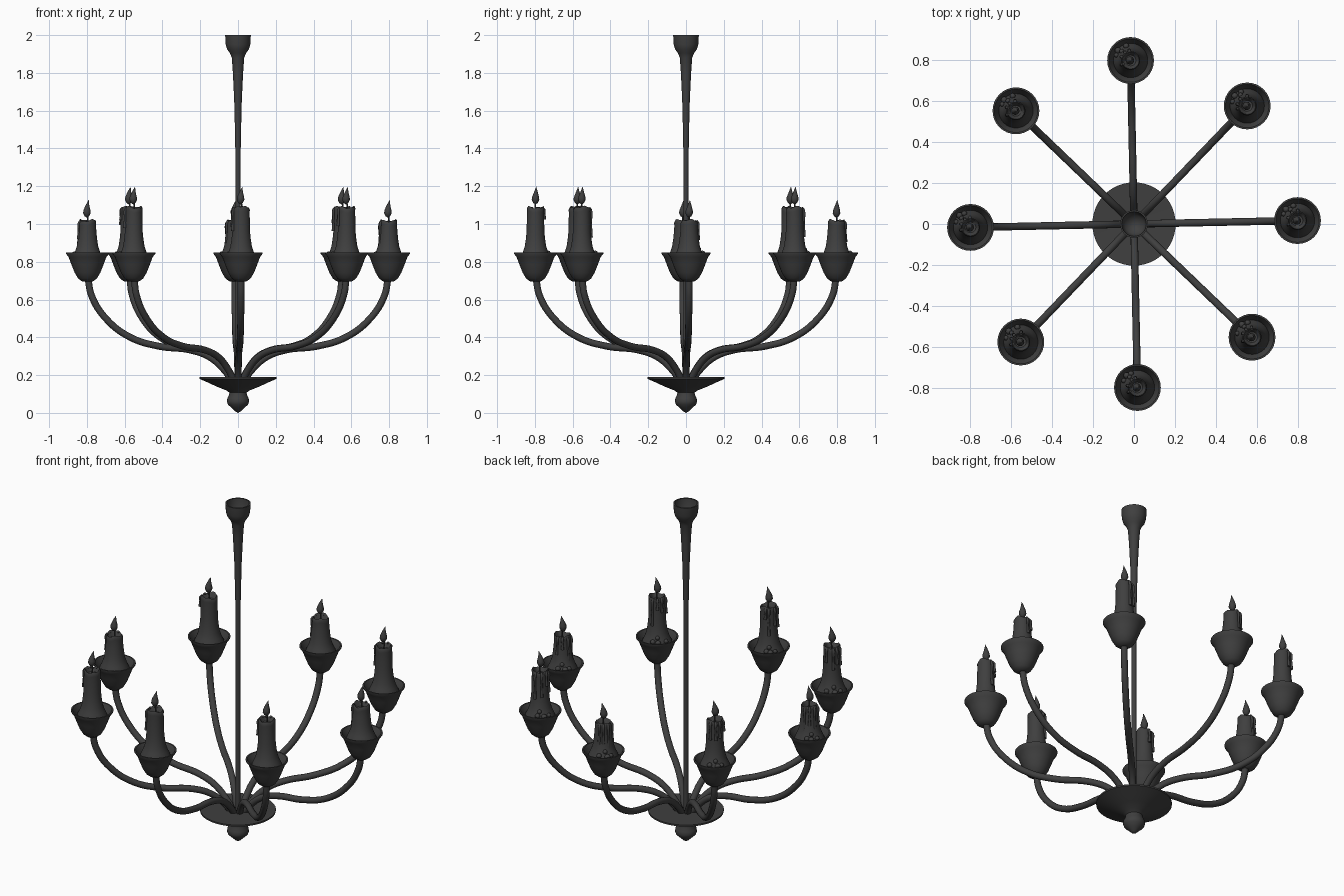
import bpy, bmesh, math, random
from mathutils import Vector, Matrix

if "Cube" in bpy.data.objects:
    bpy.data.objects.remove(bpy.data.objects["Cube"])

random.seed(4)
iron = bpy.data.materials.new("dark_iron")
iron.diffuse_color = (0.05, 0.05, 0.05, 1)
iron.use_nodes = True
iron.node_tree.nodes["Principled BSDF"].inputs["Base Color"].default_value = iron.diffuse_color


def smooth(ob, angle=40):
    bpy.ops.object.select_all(action='DESELECT')
    ob.select_set(True)
    bpy.context.view_layer.objects.active = ob
    bpy.ops.object.shade_smooth_by_angle(angle=math.radians(angle))
    ob.data.materials.clear()
    ob.data.materials.append(iron)


def finish(name, bm, loc=(0, 0, 0)):
    bmesh.ops.recalc_face_normals(bm, faces=bm.faces)
    me = bpy.data.meshes.new(name)
    bm.to_mesh(me)
    bm.free()
    ob = bpy.data.objects.new(name, me)
    bpy.context.collection.objects.link(ob)
    ob.location = loc
    smooth(ob)
    return ob


def lathe(name, profile, loc=(0, 0, 0), n=32, warp=None):
    """Revolve (radius, z) points round z; radius 0 closes the end."""
    bm = bmesh.new()
    rings = []
    for r, z in profile:
        if r == 0:
            rings.append([bm.verts.new((0, 0, z))])
        else:
            rings.append([bm.verts.new((r * math.cos(2 * math.pi * i / n),
                                        r * math.sin(2 * math.pi * i / n), z)) for i in range(n)])
    for a, b in zip(rings, rings[1:]):
        for i in range(n):
            j = (i + 1) % n
            quad = [a[i % len(a)], a[j % len(a)], b[j % len(b)], b[i % len(b)]]
            bm.faces.new(list(dict.fromkeys(quad)))
    if warp:
        for v in bm.verts:
            v.co = warp(v.co)
    return finish(name, bm, loc)


def tube(name, pts, radius, loc=(0, 0, 0), rot=0, radii=None, res=6):
    """Smooth round tube through the points, converted to a mesh."""
    cu = bpy.data.curves.new(name, 'CURVE')
    cu.dimensions = '3D'
    cu.bevel_depth = radius
    cu.bevel_resolution = 4
    cu.use_fill_caps = True
    cu.resolution_u = res
    sp = cu.splines.new('BEZIER')
    sp.bezier_points.add(len(pts) - 1)
    for k, (bp, p) in enumerate(zip(sp.bezier_points, pts)):
        bp.co = p
        bp.handle_left_type = bp.handle_right_type = 'AUTO'
        bp.radius = radii[k] if radii else 1
    ob = bpy.data.objects.new(name, cu)
    bpy.context.collection.objects.link(ob)
    ob.location = loc
    ob.rotation_euler.z = rot
    bpy.ops.object.select_all(action='DESELECT')
    ob.select_set(True)
    bpy.context.view_layer.objects.active = ob
    bpy.ops.object.convert(target='MESH')
    ob = bpy.context.object
    smooth(ob, 60)
    return ob


# Base plate with finial
lathe("base_plate", [(0, 0), (0.015, 0.008), (0.035, 0.027), (0.054, 0.045), (0.059, 0.06),
                     (0.056, 0.078), (0.047, 0.095), (0.046, 0.107), (0.06, 0.118),
                     (0.11, 0.138), (0.16, 0.161), (0.203, 0.18), (0.203, 0.189), (0, 0.187)], n=48)

# Central rod flaring to the open ceiling cup
lathe("central_rod", [(0, 0.18), (0.014, 0.18), (0.013, 1.25), (0.015, 1.45), (0.02, 1.65),
                      (0.027, 1.8), (0.033, 1.88), (0.043, 1.905), (0.058, 1.925), (0.065, 1.95),
                      (0.068, 2.0), (0.06, 2.0), (0.056, 1.955), (0.045, 1.93), (0.02, 1.915),
                      (0, 1.91)])

ARM = [(0.03, 0.17), (0.08, 0.235), (0.15, 0.295), (0.25, 0.332), (0.42, 0.353),
       (0.57, 0.4), (0.7, 0.5), (0.775, 0.62), (0.795, 0.715)]
CUP = [(0, 0.695), (0.03, 0.697), (0.05, 0.712), (0.068, 0.742), (0.085, 0.785), (0.1, 0.825),
       (0.114, 0.843), (0.114, 0.85), (0.106, 0.85), (0.092, 0.826), (0.08, 0.8), (0, 0.792)]

for i in range(8):
    ang = math.radians(45 * i + 1.2)
    top = 1.015 if i in (0, 2, 4) else 1.085
    loc = Vector((0.797 * math.cos(ang), 0.797 * math.sin(ang), 0))
    phase = random.uniform(0, 6)

    # Arm and drip cup
    tube(f"arm_{i}", [(r, 0, z) for r, z in ARM], 0.018, rot=ang)
    lathe(f"drip_cup_{i}", CUP, loc)

    # Candle with melted foot and uneven hollow rim
    def melt(co):
        a = math.atan2(co.y, co.x)
        if co.z > top - 0.04 and co.xy.length > 0.03:
            co.z += 0.005 * math.sin(2 * a + phase) + 0.003 * math.sin(5 * a)
        return co

    lathe(f"candle_{i}", [(0, 0.785), (0.086, 0.8), (0.079, 0.825), (0.067, 0.85), (0.057, 0.88),
                          (0.051, 0.92), (0.047, 0.96), (0.045, top - 0.02), (0.046, top - 0.005),
                          (0.041, top + 0.004), (0.035, top - 0.005), (0.026, top - 0.022),
                          (0, top - 0.026)], loc, warp=melt)

    # Wick and leaning flame
    tube(f"wick_{i}", [(0, 0, top - 0.03), (0.002, 0, top + 0.015), (0, 0, top + 0.045)], 0.004, loc)

    def lean(co):
        t = max(0, (co.z - top - 0.05) / 0.06)
        co.x += 0.009 * t * t - 0.003
        co.y += 0.004 * t
        return co

    lathe(f"flame_{i}", [(0, top + 0.018), (0.012, top + 0.026), (0.02, top + 0.042),
                         (0.019, top + 0.056), (0.013, top + 0.074), (0.007, top + 0.092),
                         (0, top + 0.113)], loc, n=16, warp=lean)

    # Wax runs down the back-left side, with drops pooled in the cup
    for k, deg in enumerate((95, 130, 165, 200)):
        a = math.radians(deg + random.uniform(-8, 8))
        d = Vector((math.cos(a), math.sin(a), 0))
        low = top - random.uniform(0.06, 0.16)
        pts = [d * 0.038 + Vector((0, 0, top + 0.002)), d * 0.047 + Vector((0, 0, top - 0.012)),
               d * 0.048 + Vector((0, 0, (top + low) / 2)), d * 0.05 + Vector((0, 0, low))]
        tube(f"wax_run_{i}_{k}", pts, 0.007, loc, radii=[0.9, 1.1, 0.8, 1.2], res=4)
    bm = bmesh.new()
    for deg, r, z, s in ((110, 0.074, 0.845, 0.014), (135, 0.078, 0.84, 0.016),
                         (158, 0.074, 0.843, 0.012), (128, 0.062, 0.865, 0.012)):
        a = math.radians(deg + random.uniform(-8, 8))
        bmesh.ops.create_uvsphere(bm, u_segments=12, v_segments=8, radius=s,
                                  matrix=Matrix.Translation((r * math.cos(a), r * math.sin(a), z)))
    finish(f"wax_drops_{i}", bm, loc)
